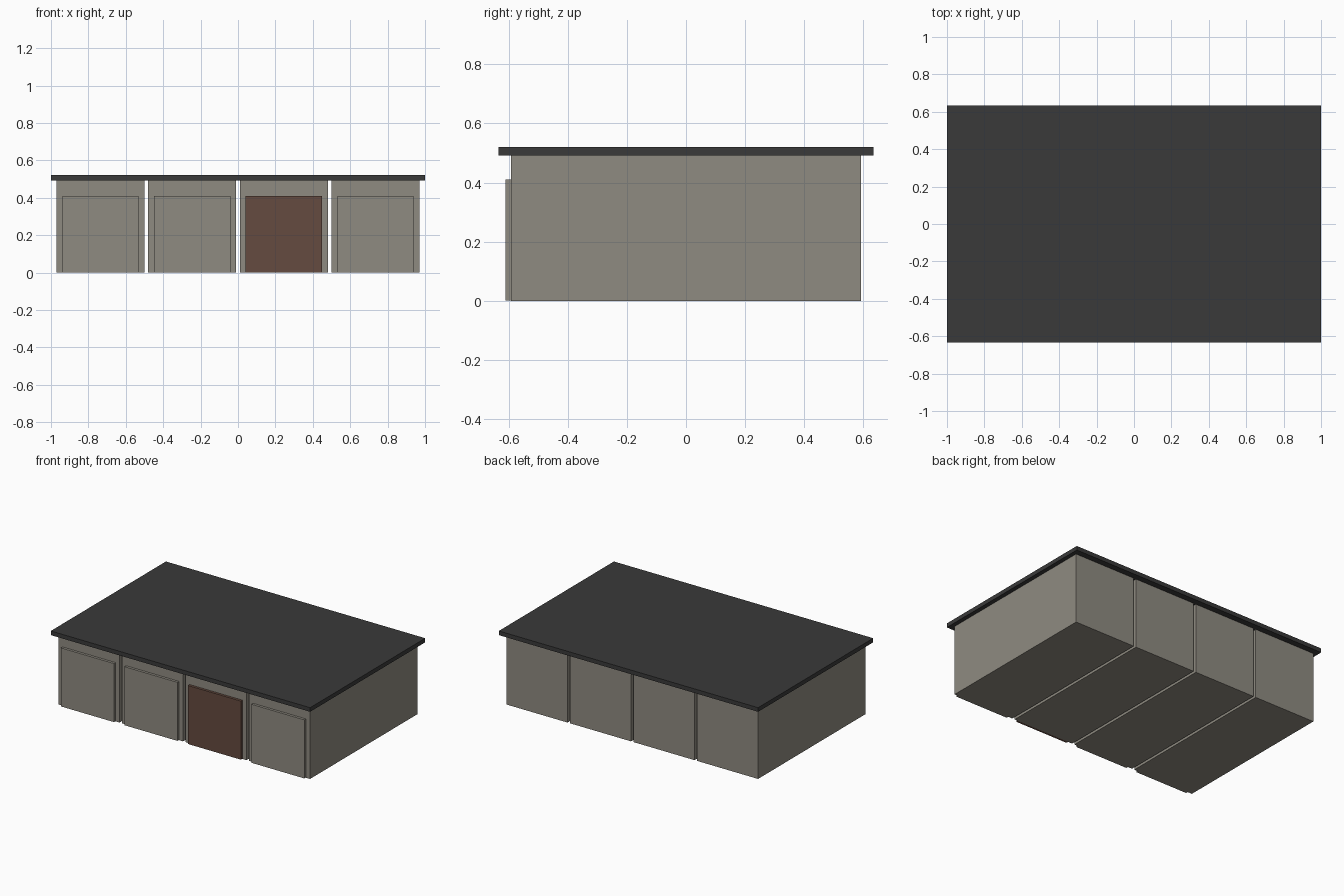
import bpy

if "Cube" in bpy.data.objects:
    bpy.data.objects.remove(bpy.data.objects["Cube"])


def material(name, color):
    m = bpy.data.materials.new(name)
    m.diffuse_color = (*color, 1.0)
    m.use_nodes = True
    m.node_tree.nodes["Principled BSDF"].inputs["Base Color"].default_value = m.diffuse_color
    return m


def box(name, x, y, z, mat):
    """Box spanning the given (min, max) ranges."""
    bpy.ops.mesh.primitive_cube_add(size=1)
    ob = bpy.context.object
    ob.name = name
    for v in ob.data.vertices:
        v.co = [r[0] if c < 0 else r[1] for c, r in zip(v.co, (x, y, z))]
    ob.data.materials.append(mat)
    return ob


concrete = material("warm grey concrete", (0.275, 0.258, 0.220))
rust = material("rust brown", (0.130, 0.069, 0.050))
roofing = material("dark roofing", (0.042, 0.042, 0.042))

PITCH, BAY_W, DOOR_W = 0.49, 0.471, 0.408
FRONT, BACK, WALL_H = -0.592, 0.592, 0.492

# Four separate garage bays, each with a raised door on the front
for i in range(4):
    cx = (i - 1.5) * PITCH
    box(f"garage_bay_{i + 1}", (cx - BAY_W / 2, cx + BAY_W / 2),
        (FRONT, BACK), (0, WALL_H), concrete)
    box(f"garage_door_{i + 1}", (cx - DOOR_W / 2, cx + DOOR_W / 2),
        (-0.61, FRONT + 0.002), (0.002, 0.41), rust if i == 2 else concrete)

# Flat overhanging roof slab
box("roof_slab", (-1, 1), (-0.634, 0.634), (WALL_H, 0.521), roofing)
